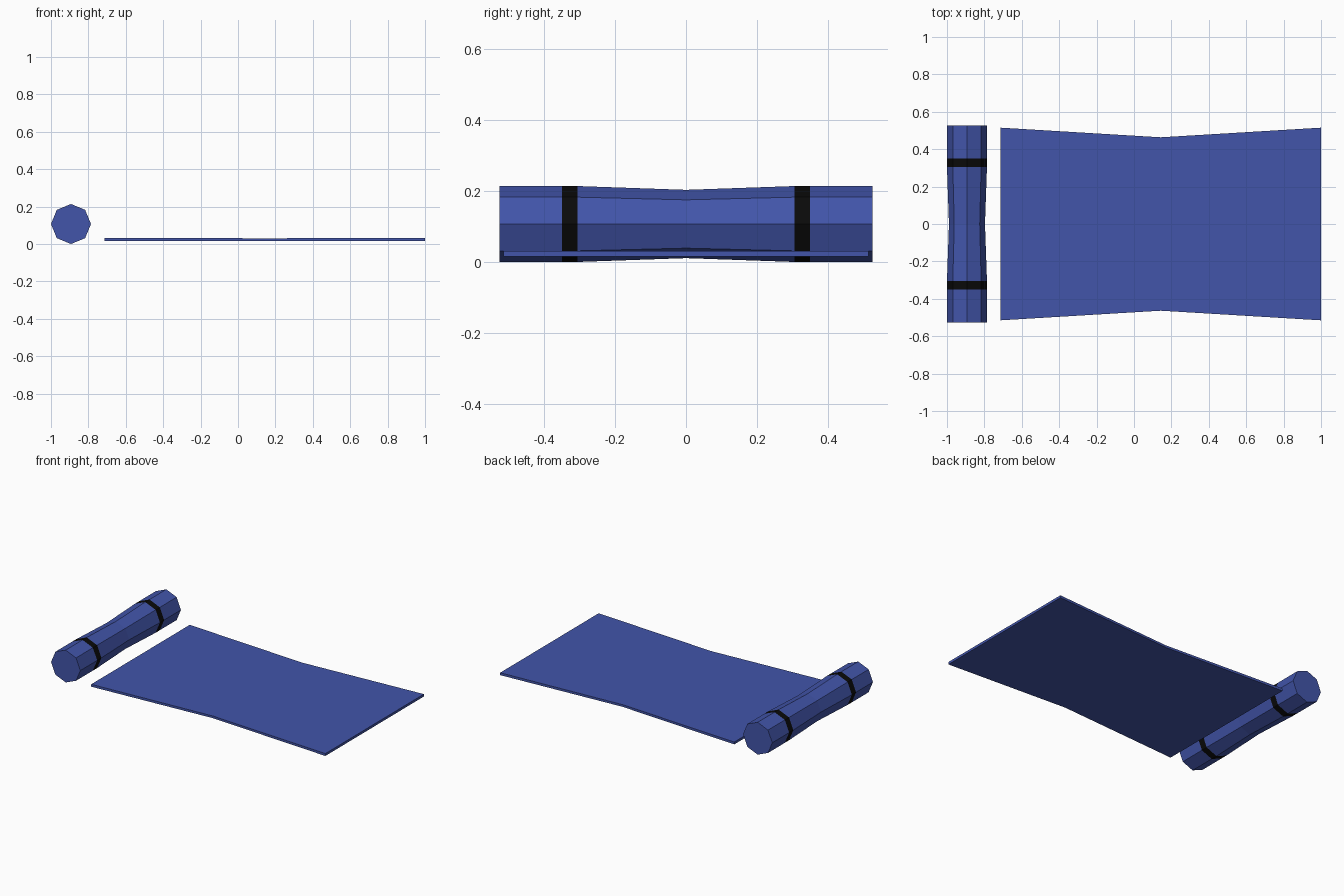
import bpy
import bmesh
from math import cos, sin, tau

if "Cube" in bpy.data.objects:
    bpy.data.objects.remove(bpy.data.objects["Cube"])


def material(name, color):
    m = bpy.data.materials.new(name)
    m.diffuse_color = (*color, 1)
    m.use_nodes = True
    m.node_tree.nodes["Principled BSDF"].inputs["Base Color"].default_value = m.diffuse_color
    return m


BLUE = material("blue_foam", (0.054, 0.09, 0.40))
BLACK = material("black_strap", (0.003, 0.003, 0.003))


def loft(name, rings, mats, strap_spans=()):
    """Skin consecutive rings of points, cap both ends, colour strap spans."""
    bm = bmesh.new()
    loops = [[bm.verts.new(p) for p in ring] for ring in rings]
    n = len(loops[0])
    for s, (a, b) in enumerate(zip(loops, loops[1:])):
        for i in range(n):
            j = (i + 1) % n
            f = bm.faces.new((a[i], a[j], b[j], b[i]))
            f.material_index = 1 if s in strap_spans else 0
    bm.faces.new(loops[0])
    bm.faces.new(loops[-1])
    bmesh.ops.recalc_face_normals(bm, faces=bm.faces)
    mesh = bpy.data.meshes.new(name)
    bm.to_mesh(mesh)
    bm.free()
    for m in mats:
        mesh.materials.append(m)
    obj = bpy.data.objects.new(name, mesh)
    bpy.context.collection.objects.link(obj)
    return obj


# Rolled mat: octagonal roll pinched at the middle, with two flush straps
R = 0.107


def octagon(y, r):
    return [(-0.893 + r * cos(tau * k / 8), y, R + r * sin(tau * k / 8))
            for k in range(8)]


stations = [(-0.526, R), (-0.35, R), (-0.306, R), (0, R * 0.9),
            (0.306, R), (0.35, R), (0.526, R)]
loft("rolled_mat", [octagon(y, r) for y, r in stations], [BLUE, BLACK], (1, 4))


# Open mat: thin slab, narrower at the middle
def slab_section(x, s):
    w, t, z = 0.515 * s, 0.008 * s, 0.0235
    return [(x, -w, z - t), (x, w, z - t), (x, w, z + t), (x, -w, z + t)]


loft("open_mat", [slab_section(x, s) for x, s in
                  [(-0.714, 1), (0.143, 0.9), (1.0, 1)]], [BLUE])
